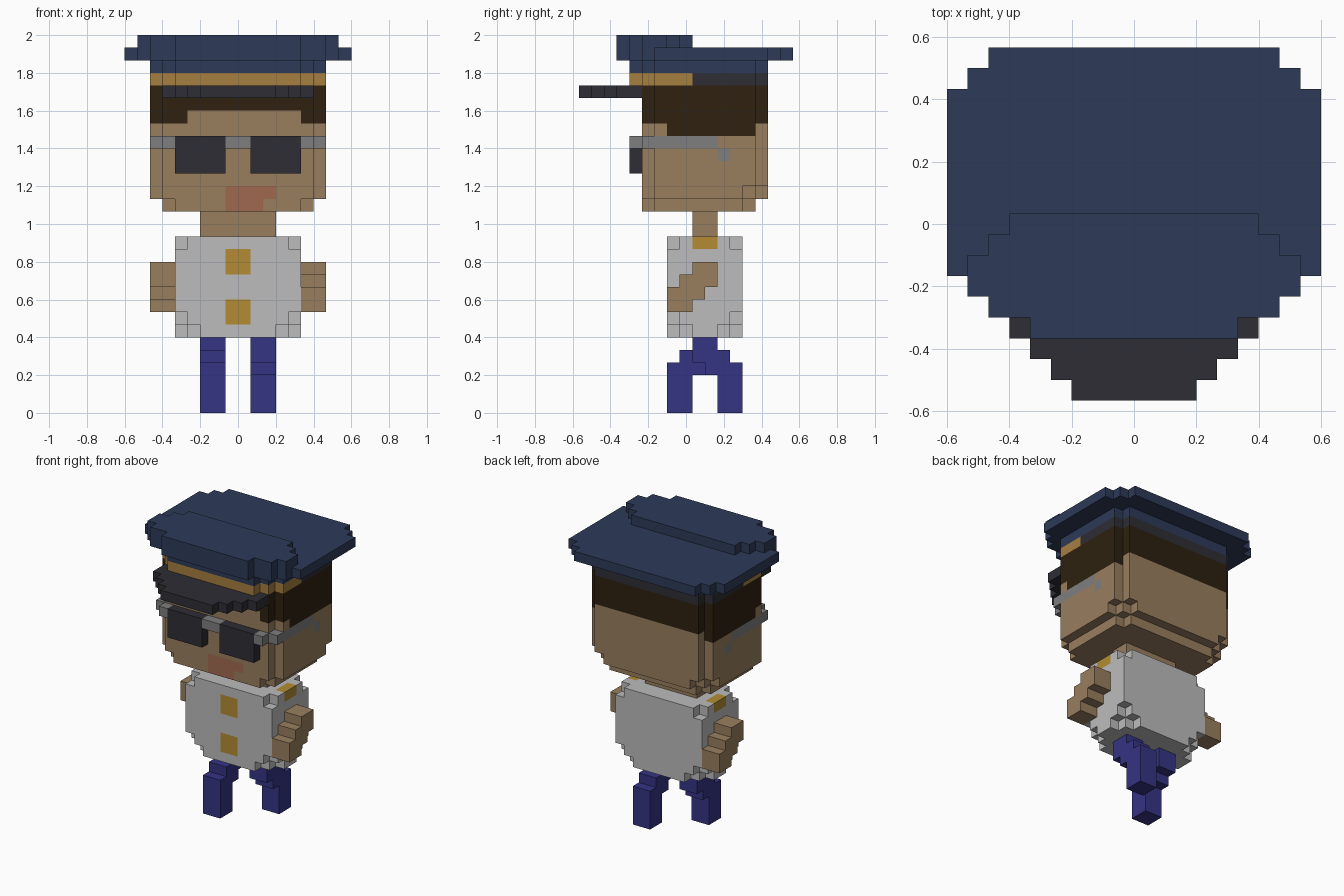
import bpy, bmesh
from mathutils import Vector

if "Cube" in bpy.data.objects:
    bpy.data.objects.remove(bpy.data.objects["Cube"], do_unlink=True)

U = 2 / 30       # size of one block
Y_MID = 8.5      # depth is counted in blocks from the front


def srgb(hex_code):
    vals = [int(hex_code[i:i + 2], 16) / 255 for i in (0, 2, 4)]
    return tuple(v / 12.92 if v <= 0.04045 else ((v + 0.055) / 1.055) ** 2.4
                 for v in vals) + (1.0,)


def material(name, hex_code):
    m = bpy.data.materials.new(name)
    m.use_nodes = True
    m.diffuse_color = srgb(hex_code)
    bsdf = next(n for n in m.node_tree.nodes if n.type == 'BSDF_PRINCIPLED')
    bsdf.inputs["Base Color"].default_value = srgb(hex_code)
    bsdf.inputs["Roughness"].default_value = 0.9
    return m


skin = material("skin", "997E5F")
hair = material("dark_brown_hair", "2E2110")
charcoal = material("charcoal", "2E2D35")
grey = material("grey_metal", "7E7E7E")
gold = material("gold", "B38C33")
band_gold = material("band_gold", "A67E40")
trousers = material("purple_blue", "353384")
lips = material("lip_red", "A0694F")
navy = material("navy", "2D3A58")
shirt = material("light_grey", "BCBCBC")


def cells(box):
    x0, x1, y0, y1, z0, z1 = box
    return {(x, y, z) for x in range(x0, x1) for y in range(y0, y1)
            for z in range(z0, z1)}


def both(*boxes):
    """Boxes plus their mirror images across x."""
    return list(boxes) + [(-b[1], -b[0], *b[2:]) for b in boxes]


def layer(rows, z0, z1):
    """Symmetric slabs from (half_width, y0, y1) rows."""
    return [(-w, w, y0, y1, z0, z1) for w, y0, y1 in rows]


# each face: direction, then its corners, counter-clockwise from outside
SIDES = []
for axis in range(3):
    a, b = (axis + 1) % 3, (axis + 2) % 3
    for sign in (0, 1):
        corners = []
        for p, q in ((0, 0), (1, 0), (1, 1), (0, 1)):
            c = [0, 0, 0]
            c[axis], c[a], c[b] = sign, p, q
            corners.append(tuple(c))
        d = [0, 0, 0]
        d[axis] = 1 if sign else -1
        SIDES.append((tuple(d), corners if sign else corners[::-1]))


def build(name, base, adds, cuts=(), paints=()):
    """Outer skin of a union of boxes, minus cuts, recoloured by paint boxes."""
    solid = {}
    for b in adds:
        solid.update(dict.fromkeys(cells(b), 0))
    for b in cuts:
        for c in cells(b):
            solid.pop(c, None)
    mats = [base]
    for mat, boxes in paints:
        if mat not in mats:
            mats.append(mat)
        for b in boxes:
            for c in cells(b) & solid.keys():
                solid[c] = mats.index(mat)
    bm = bmesh.new()
    verts = {}
    for c, index in solid.items():
        for d, corners in SIDES:
            if tuple(i + j for i, j in zip(c, d)) in solid:
                continue
            ring = []
            for k in corners:
                p = tuple(i + j for i, j in zip(c, k))
                if p not in verts:
                    verts[p] = bm.verts.new(
                        Vector((p[0], p[1] - Y_MID, p[2])) * U)
                ring.append(verts[p])
            bm.faces.new(ring).material_index = index
    # merge flat areas of one colour
    bmesh.ops.dissolve_limit(bm, angle_limit=0.01, verts=bm.verts[:],
                             edges=bm.edges[:], delimit={'MATERIAL', 'NORMAL'})
    mesh = bpy.data.meshes.new(name)
    bm.to_mesh(mesh)
    bm.free()
    for m in mats:
        mesh.materials.append(m)
    obj = bpy.data.objects.new(name, mesh)
    bpy.context.collection.objects.link(obj)
    return obj


def opposite(boxes):
    """Same limb on the other side, swung the other way about y = 10."""
    return [(-x1, -x0, 20 - y1, 20 - y0, z0, z1)
            for x0, x1, y0, y1, z0, z1 in boxes]


# legs in mid stride
leg = [(1, 3, 11, 13, 0, 4), (1, 3, 10, 12, 3, 5), (1, 3, 9, 11, 4, 6)]
build("left_leg", trousers, leg)
build("right_leg", trousers, opposite(leg))

# arms swinging against the legs
arm = [(5, 7, 9, 11, 10, 12), (5, 7, 8, 10, 9, 11), (5, 7, 7, 9, 8, 10)]
build("left_arm", skin, arm)
build("right_arm", skin, opposite(arm))

# torso with stepped corners, buttons and shoulder tabs
torso_cuts = []
for y, inner in ((7, 8), (12, 11)):
    torso_cuts += both((4, 5, y, y + 1, 13, 14), (4, 5, y, y + 1, 6, 8),
                       (3, 4, y, y + 1, 6, 7), (4, 5, inner, inner + 1, 6, 7))
build("torso", shirt, [(-5, 5, 7, 13, 6, 14)], torso_cuts,
      [(gold, [(-1, 1, 7, 8, 7, 9), (-1, 1, 7, 8, 11, 13)]
        + both((4, 5, 9, 11, 13, 14)))])

build("neck", skin, [(-3, 3, 9, 11, 14, 16)])

# head with hair, spectacle arms and mouth as coloured blocks
build("head", skin,
      layer([(6, 5, 15), (7, 6, 14)], 17, 26)
      + layer([(5, 5, 14), (6, 6, 13)], 16, 17),
      both((6, 7, 13, 14, 17, 18), (5, 6, 14, 15, 17, 18)),
      [(hair, [(-7, 7, 5, 15, 23, 26)] + both((6, 7, 7, 14, 22, 23))),
       (skin, [(-4, 5, 5, 6, 23, 24)]),
       (grey, both((6, 7, 6, 11, 21, 22), (6, 7, 11, 12, 20, 21))),
       (lips, [(-1, 3, 5, 6, 17, 18), (-1, 2, 5, 6, 16, 17)])])

# sunglasses
build("sunglass_lenses", charcoal, both((1, 5, 4, 5, 19, 22)))
build("sunglass_frame", grey,
      [(-1, 1, 4, 5, 21, 22)] + both((5, 6, 4, 5, 21, 22), (6, 7, 5, 6, 21, 22)))

# cap
build("cap_visor", charcoal,
      layer([(3, 0, 1), (4, 1, 2), (5, 2, 3), (6, 3, 5)], 25, 26))
band_rows = [(5, 4, 5), (6, 5, 15), (7, 6, 14)]
build("cap_band", charcoal, layer(band_rows, 26, 27),
      paints=[(band_gold, [(-7, 7, 4, 9, 26, 27)])])
build("cap_crown", navy,
      layer(band_rows, 27, 28)
      + layer([(5, 3, 4), (7, 4, 17), (8, 5, 16), (9, 6, 15)], 28, 29)
      + layer([(5, 3, 4), (7, 4, 8), (8, 5, 7), (6, 8, 9)], 29, 30))
